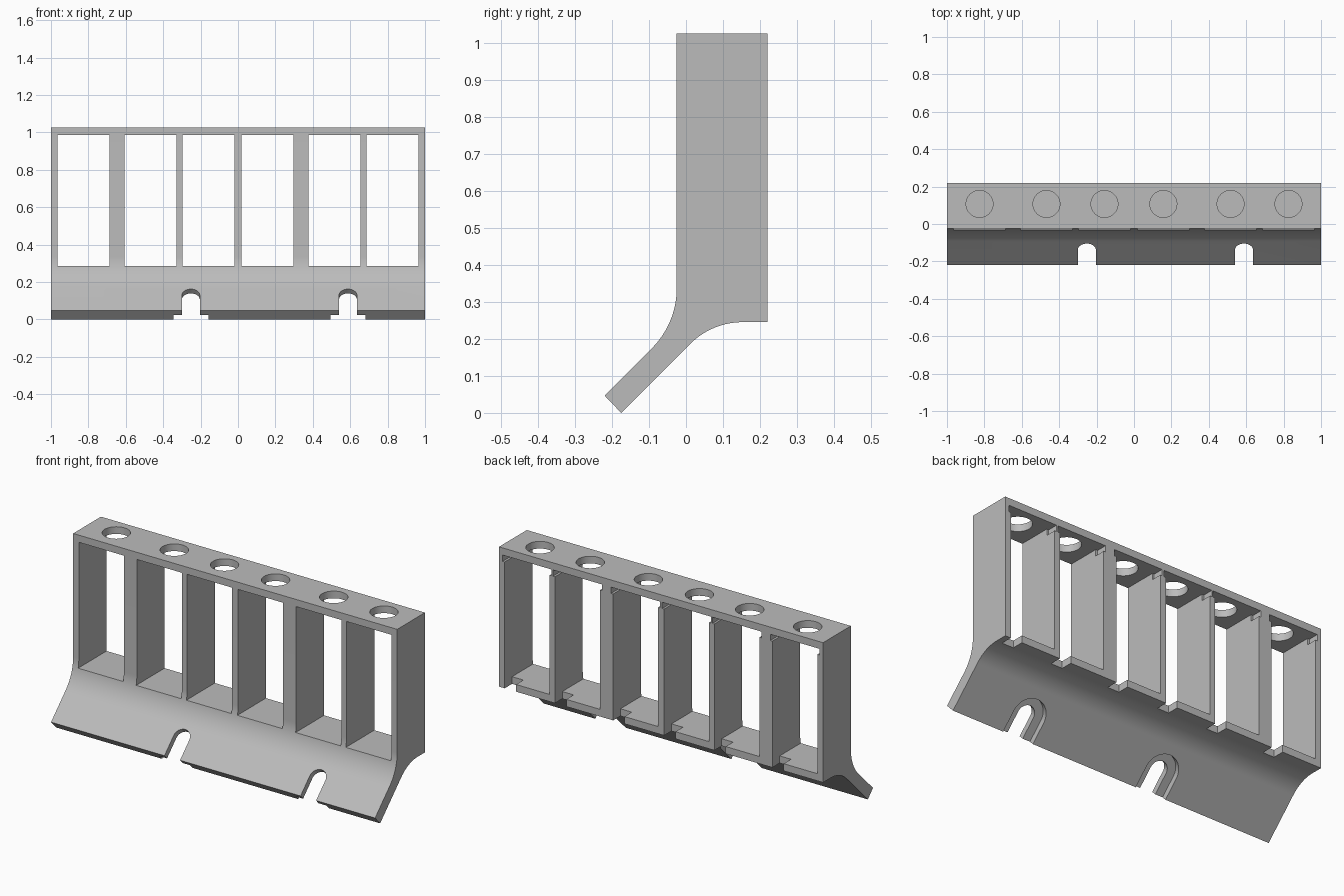
import bpy, bmesh, math
from mathutils import Vector, Matrix

old = bpy.data.objects.get("Cube")
if old:
    bpy.data.objects.remove(old, do_unlink=True)

grey = bpy.data.materials.new("plain grey")
grey.use_nodes = True
colour = (0.5, 0.5, 0.5, 1)
grey.diffuse_color = colour
grey.node_tree.nodes["Principled BSDF"].inputs["Base Color"].default_value = colour


def prism(bm, outline, offset):
    """Extrude a closed 3D outline along an offset."""
    face = bm.faces.new([bm.verts.new(p) for p in outline])
    result = bmesh.ops.extrude_face_region(bm, geom=[face])
    moved = [v for v in result["geom"] if isinstance(v, bmesh.types.BMVert)]
    bmesh.ops.translate(bm, verts=moved, vec=offset)


def box(bm, x0, x1, y0, y1, z0, z1):
    prism(bm, [(x0, y0, z0), (x1, y0, z0), (x1, y1, z0), (x0, y1, z0)],
          Vector((0, 0, z1 - z0)))


def make_object(name, bm):
    bmesh.ops.recalc_face_normals(bm, faces=bm.faces)
    mesh = bpy.data.meshes.new(name)
    bm.to_mesh(mesh)
    bm.free()
    mesh.materials.append(grey)
    obj = bpy.data.objects.new(name, mesh)
    bpy.context.collection.objects.link(obj)
    return obj


def arc(cy, cz, r, start, end, steps=16):
    angles = [math.radians(start + (end - start) * i / steps) for i in range(steps + 1)]
    return [(cy + r * math.cos(a), cz + r * math.sin(a)) for a in angles]


def cut(target, bm):
    """Subtract the cutter shapes and discard the cutter."""
    cutter = make_object("cutter", bm)
    cutter.hide_render = True
    mod = target.modifiers.new("cut", "BOOLEAN")
    mod.operation, mod.solver, mod.object = "DIFFERENCE", "EXACT", cutter
    bpy.ops.object.select_all(action="DESELECT")
    bpy.context.view_layer.objects.active = target
    target.select_set(True)
    bpy.ops.object.modifier_apply(modifier=mod.name)
    bpy.data.objects.remove(cutter, do_unlink=True)


# Rack body: upright block flowing into a sloping foot flange
front, back, top, under = -0.025, 0.22, 1.025, 0.245
profile = [(-0.175, 0), (-0.22, 0.047)]
profile += arc(front - 0.23, 0.337, 0.23, -45, 0)
profile += [(front, top), (back, top), (back, under)]
profile += arc(0.153, under - 0.2, 0.2, 90, 135)
bm = bmesh.new()
prism(bm, [(-1, y, z) for y, z in profile], Vector((2, 0, 0)))
rack = make_object("rack_body", bm)

# Open bays
centres = [-0.826, -0.468, -0.158, 0.157, 0.516, 0.826]
half = 0.139
bm = bmesh.new()
for x in centres:
    box(bm, x - half, x + half, -0.2, 0.4, 0.285, 0.985)
cut(rack, bm)

# Round holes through the top plate
bm = bmesh.new()
for x in centres:
    bmesh.ops.create_cone(bm, cap_ends=True, segments=48, radius1=0.072,
                          radius2=0.072, depth=0.2,
                          matrix=Matrix.Translation((x, 0.107, top)))
cut(rack, bm)

# Rear notch in one corner of each bay floor
bm = bmesh.new()
for x in centres:
    box(bm, x + half - 0.07, x + half, back - 0.065, 0.4, 0.2, 0.4)
cut(rack, bm)

# Shallow rear grooves in the bay walls below the top plate
bm = bmesh.new()
for x in centres:
    box(bm, x - half - 0.012, x + half + 0.012, back - 0.06, 0.4, 0.95, 0.985)
cut(rack, bm)

# Bolt slots in the flange, then wider counterbores underneath
along = Vector((0, 1, 1)).normalized()
normal = Vector((0, -1, 1)).normalized()
for radius, n0, n1 in ((0.048, -0.1, 0.1), (0.094, -0.1, -0.033)):
    bm = bmesh.new()
    for x in (-0.252, 0.588):
        base = Vector((x, -0.22, 0.047)) + normal * n0
        shape = [(-radius, -0.1)] + arc(0, 0.115, radius, 180, 0, 24) + [(radius, -0.1)]
        prism(bm, [base + Vector((u, 0, 0)) + along * v for u, v in shape],
              normal * (n1 - n0))
    cut(rack, bm)

# Smooth the curved surfaces, keeping edges crisp
bpy.ops.object.shade_smooth_by_angle(angle=math.radians(25))
